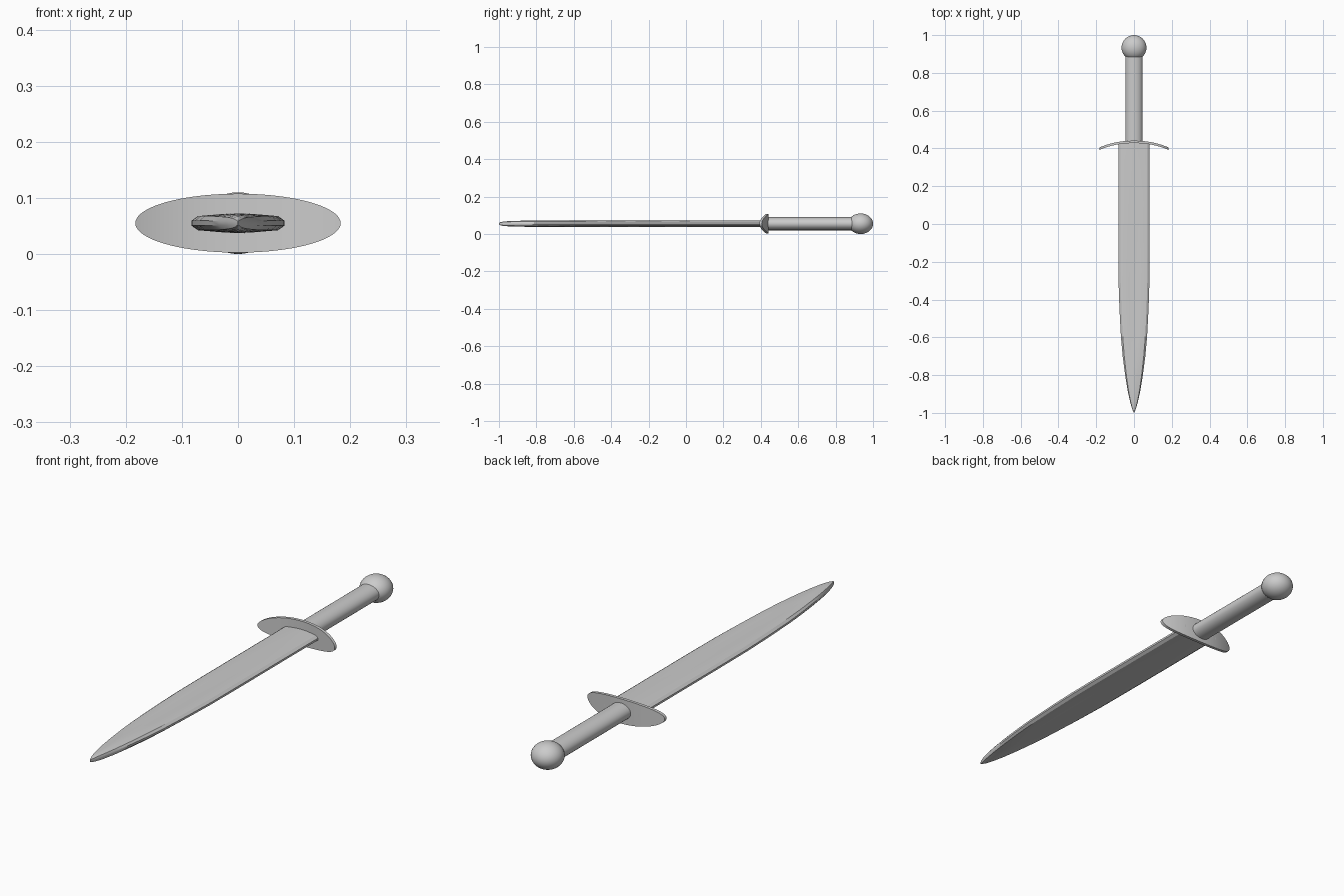
import bpy, bmesh
from math import sin, cos, pi, radians

if "Cube" in bpy.data.objects:
    bpy.data.objects.remove(bpy.data.objects["Cube"])

ZC = 0.055  # height of the dagger's long axis


def finish(name, bm, angle=30):
    bmesh.ops.recalc_face_normals(bm, faces=bm.faces)
    mesh = bpy.data.meshes.new(name)
    bm.to_mesh(mesh)
    bm.free()
    ob = bpy.data.objects.new(name, mesh)
    bpy.context.collection.objects.link(ob)
    bpy.ops.object.select_all(action='DESELECT')
    ob.select_set(True)
    bpy.context.view_layer.objects.active = ob
    bpy.ops.object.shade_smooth_by_angle(angle=radians(angle))
    return ob


def loft(bm, rings):
    """Skin closed rings of points and cap both ends."""
    loops = [[bm.verts.new(p) for p in ring] for ring in rings]
    n = len(loops[0])
    for a, b in zip(loops, loops[1:]):
        for i in range(n):
            bm.faces.new((a[i], a[(i + 1) % n], b[(i + 1) % n], b[i]))
    bm.faces.new(loops[0])
    bm.faces.new(loops[-1])


def ellipse(y, rx, rz, n=32):
    return [(rx * cos(2 * pi * i / n), y, ZC + rz * sin(2 * pi * i / n)) for i in range(n)]


# Blade: stations of (y, half width, half thickness, fuller depth)
stations = [(0.435, 0.083, 0.0175, 0), (0.34, 0.083, 0.0175, 0.0005),
            (-0.1, 0.083, 0.0175, 0.002), (-0.3, 0.082, 0.0175, 0.002),
            (-0.45, 0.077, 0.0175, 0.002), (-0.6, 0.069, 0.0175, 0.002),
            (-0.7, 0.060, 0.0175, 0.001), (-0.8, 0.047, 0.017, 0),
            (-0.88, 0.034, 0.016, 0), (-0.94, 0.021, 0.0145, 0),
            (-0.975, 0.011, 0.012, 0), (-0.993, 0.004, 0.008, 0),
            (-1.0, 0.001, 0.004, 0)]


def blade_section(y, w, t, d):
    quarter = [(1.0, 0.25 * t), (0.86, 0.72 * t), (0.32, 0.94 * t), (0.22, 0.97 * t - d)]
    top = [(x * w, z) for x, z in quarter] + [(0, t)]
    top += [(-x * w, z) for x, z in reversed(quarter)]
    outline = top + [(x, -z) for x, z in reversed(top)]
    return [(x, y, ZC + z) for x, z in outline]


bm = bmesh.new()
loft(bm, [blade_section(*s) for s in stations])
finish("blade", bm)

# Guard: thin oval plate with its ends swept toward the tip
bm = bmesh.new()
N, RX, RZ, THICK = 40, 0.183, 0.0525, 0.013


def bend(x):
    return 0.441 - 0.036 * (abs(x) / RX) ** 2.2


rows = []
for i in range(N + 1):
    a = pi * i / N
    x, h = RX * cos(a), max(RZ * sin(a), 0.002)
    y = bend(x)
    rows.append([(x, y, ZC - h), (x, y, ZC + h),
                 (x, y - THICK, ZC + h), (x, y - THICK, ZC - h)])
loft(bm, rows)
finish("guard", bm, 40)

# Grip: oval rod
bm = bmesh.new()
loft(bm, [ellipse(y, 0.046, 0.035) for y in (0.43, 0.9)])
finish("grip", bm)

# Pommel: slightly flattened ball
bm = bmesh.new()
bmesh.ops.create_uvsphere(bm, u_segments=32, v_segments=20, radius=1)
for v in bm.verts:
    v.co = (v.co.x * 0.066, 0.934 + v.co.y * 0.066, ZC + v.co.z * 0.055)
finish("pommel", bm, 60)
